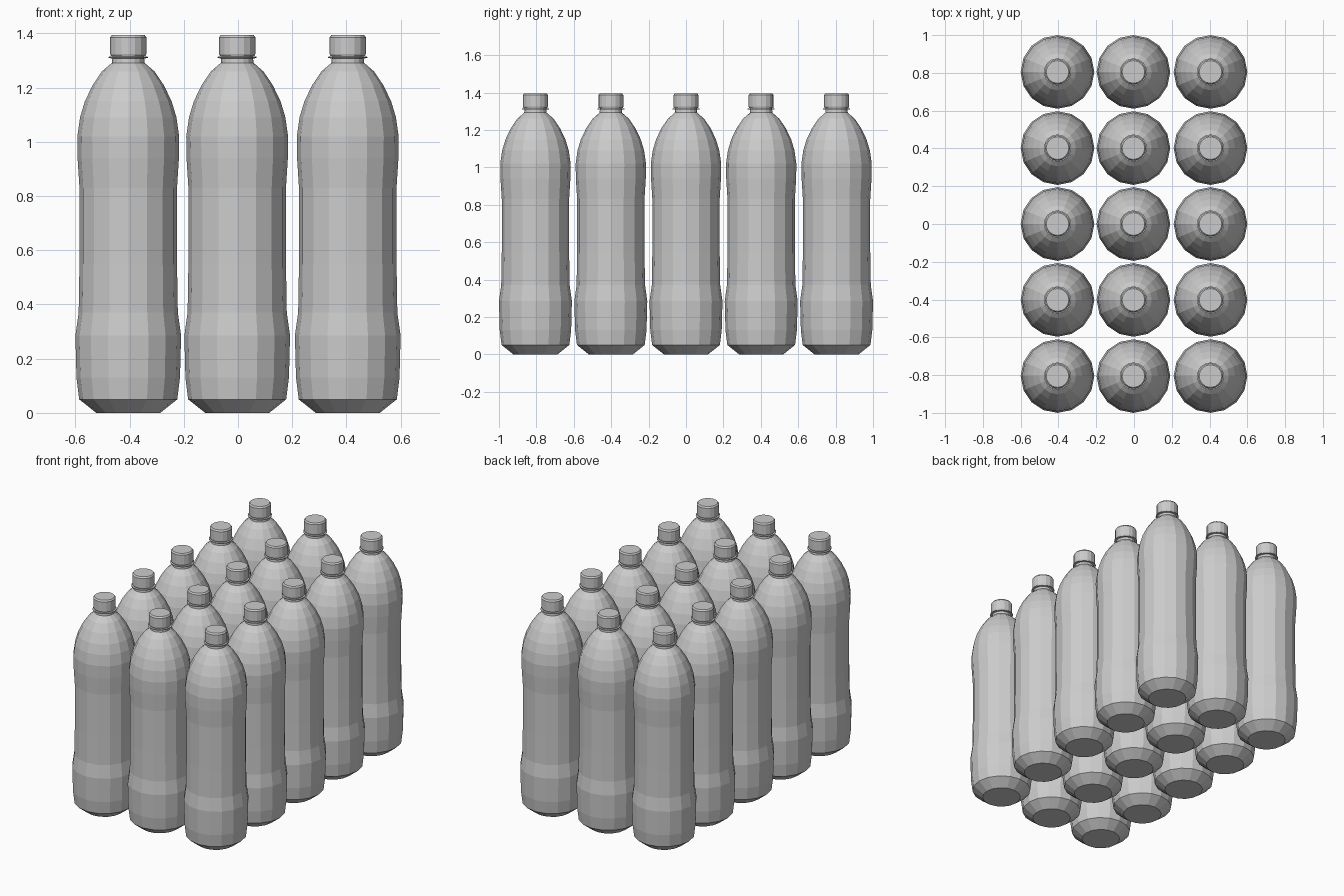
import bpy
import bmesh
import math

if "Cube" in bpy.data.objects:
    bpy.data.objects.remove(bpy.data.objects["Cube"])

SIDES = 16


def lathe_mesh(name, profile):
    """Revolve (radius, z) points around z into a closed flat-faced mesh."""
    bm = bmesh.new()
    rings = []
    for r, z in profile:
        rings.append([bm.verts.new((r * math.cos(2 * math.pi * i / SIDES),
                                    r * math.sin(2 * math.pi * i / SIDES), z))
                      for i in range(SIDES)])
    for low, high in zip(rings, rings[1:]):
        for i in range(SIDES):
            j = (i + 1) % SIDES
            bm.faces.new((low[i], low[j], high[j], high[i]))
    bm.faces.new(rings[0][::-1])
    bm.faces.new(rings[-1])
    mesh = bpy.data.meshes.new(name)
    bm.to_mesh(mesh)
    bm.free()
    return mesh


def place(name, mesh, x, y):
    obj = bpy.data.objects.new(name, mesh)
    obj.location = (x, y, 0)
    bpy.context.collection.objects.link(obj)


# Bottle body: chamfered base, gripped waist, domed shoulder and neck
body = lathe_mesh("bottle_body", [
    (0.118, 0.0), (0.181, 0.05), (0.191, 0.13), (0.195, 0.285),
    (0.183, 0.37), (0.180, 0.55), (0.180, 0.83), (0.187, 0.94),
    (0.188, 1.02), (0.178, 1.09), (0.160, 1.15), (0.131, 1.21),
    (0.097, 1.26), (0.060, 1.292), (0.058, 1.32)])

# Thin collar under the cap
collar = lathe_mesh("neck_collar", [(0.056, 1.308), (0.072, 1.309),
                                    (0.072, 1.314), (0.056, 1.316)])

# Screw cap with a small bevelled top edge
cap = lathe_mesh("bottle_cap", [(0.064, 1.317), (0.067, 1.325),
                                (0.067, 1.386), (0.060, 1.395)])

# Three by five pack of bottles
for x in (-0.405, -0.003, 0.405):
    for y in (-0.805, -0.402, 0.0, 0.402, 0.805):
        place("bottle_body", body, x, y)
        place("neck_collar", collar, x, y)
        place("bottle_cap", cap, x, y)
